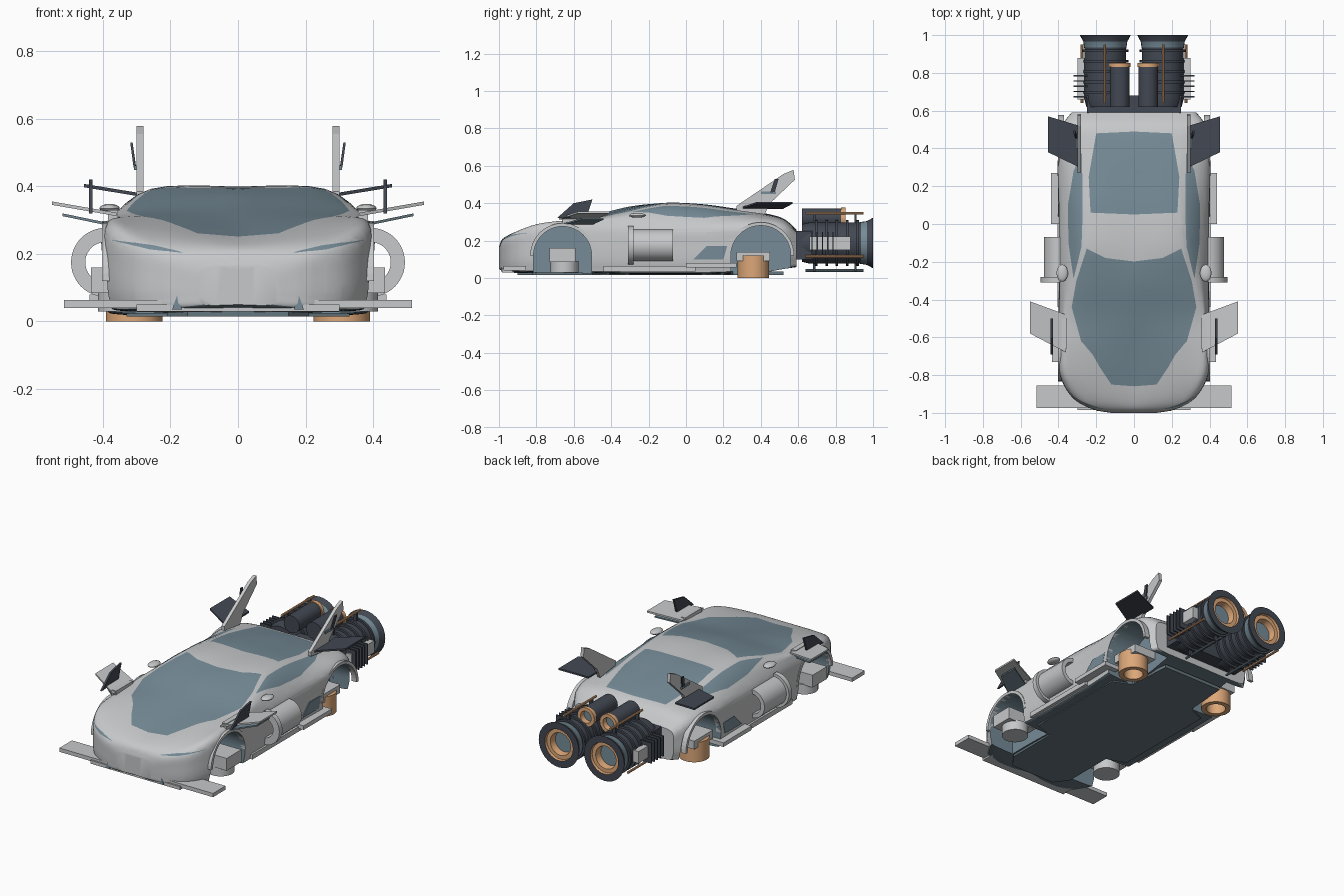
import bpy, bmesh, math
from mathutils import Vector

if "Cube" in bpy.data.objects:
    bpy.data.objects.remove(bpy.data.objects["Cube"])


def material(name, r, g, b):
    m = bpy.data.materials.new(name)
    m.use_nodes = True
    m.diffuse_color = (r, g, b, 1)
    m.node_tree.nodes["Principled BSDF"].inputs["Base Color"].default_value = (r, g, b, 1)
    return m


paint = material("silver paint", .57, .58, .59)
glass = material("blue grey glass", .18, .26, .31)
dark = material("dark metal", .055, .065, .085)
floor = material("floor blue grey", .13, .18, .21)
copper = material("copper", .72, .39, .19)


def finish(name, bm, mats, pair=False, smooth=False):
    bmesh.ops.recalc_face_normals(bm, faces=bm.faces)
    mesh = bpy.data.meshes.new(name)
    bm.to_mesh(mesh)
    bm.free()
    for m in mats:
        mesh.materials.append(m)
    obj = bpy.data.objects.new(name, mesh)
    bpy.context.collection.objects.link(obj)
    if pair:
        obj.modifiers.new("mirror", "MIRROR").merge_threshold = .0005
    if smooth:
        mesh.shade_smooth()
        mesh.set_sharp_from_angle(angle=math.radians(35))
    return obj


def slab(name, pts, offset, mat, pair=True, smooth=False):
    """Flat polygon pushed along an offset."""
    bm = bmesh.new()
    face = bm.faces.new([bm.verts.new(p) for p in pts])
    new = bmesh.ops.extrude_face_region(bm, geom=[face], use_keep_orig=True)["geom"]
    bmesh.ops.translate(bm, vec=offset, verts=[v for v in new if isinstance(v, bmesh.types.BMVert)])
    return finish(name, bm, [mat], pair, smooth)


def box(name, x, y, z, mat, pair=True):
    pts = [(x[0], y[0], z[0]), (x[1], y[0], z[0]), (x[1], y[1], z[0]), (x[0], y[1], z[0])]
    return slab(name, pts, (0, 0, z[1] - z[0]), mat, pair)


def lathe(name, profile, place, mats, rule=None, n=32):
    """Revolved (radius, height) profile; place maps (u, v, height) to space."""
    bm = bmesh.new()
    rings = [[bm.verts.new(place(r * math.cos(t), r * math.sin(t), h))
              for t in [math.tau * i / n for i in range(n)]] for r, h in profile]
    for k in range(len(rings) - 1):
        for i in range(n):
            a, b, j = rings[k], rings[k + 1], (i + 1) % n
            bm.faces.new((a[i], a[j], b[j], b[i])).material_index = rule(k) if rule else 0
    bmesh.ops.remove_doubles(bm, verts=bm.verts, dist=.00001)
    return finish(name, bm, mats, True, True)


def along_y(x, z):
    return lambda u, v, h: (x + u, h, z + v)


def along_z(x, y, stretch=1):
    return lambda u, v, h: (x + u, y + v * stretch, h)


def arc(cy, cz, r, start, end, n=24):
    return [(cy + r * math.cos(start + (end - start) * i / n),
             cz + r * math.sin(start + (end - start) * i / n)) for i in range(n + 1)]


def smooth_path(pts, n):
    out = []
    for i in range(len(pts) - 1):
        a, b, c, d = pts[max(i - 1, 0)], pts[i], pts[i + 1], pts[min(i + 2, len(pts) - 1)]
        for k in range(n):
            t = k / n
            out.append(b + (c - a) * (t / 2) + (a * 2 - b * 5 + c * 4 - d) * (t * t / 2)
                       + (b * 3 - a - c * 3 + d) * (t ** 3 / 2))
    return out + [pts[-1]]


def inside(poly, p):
    hit = False
    for (ax, ay), (bx, by) in zip(poly, poly[1:] + poly[:1]):
        if (ay > p[1]) != (by > p[1]) and p[0] < ax + (bx - ax) * (p[1] - ay) / (by - ay):
            hit = not hit
    return hit


# Body shell: y, half width, bottom, shoulder, roof half width, roof edge, top
stations = [Vector(s) for s in (
    (-1, .12, .05, .14, .08, .16, .165), (-.98, .22, .04, .19, .14, .205, .21),
    (-.92, .325, .03, .23, .22, .243, .237), (-.8, .392, .03, .277, .28, .282, .264),
    (-.65, .403, .03, .292, .3, .307, .297), (-.48, .4, .025, .288, .325, .322, .338),
    (-.3, .397, .02, .285, .295, .36, .382), (-.12, .397, .02, .285, .262, .391, .399),
    (.08, .397, .02, .285, .25, .385, .393), (.25, .402, .025, .29, .24, .363, .373),
    (.4, .405, .03, .295, .25, .338, .35), (.52, .38, .05, .28, .25, .312, .318),
    (.59, .33, .06, .235, .22, .25, .258))]
bm = bmesh.new()
rows = []
for y, w, zb, zs, xr, zr, zt in smooth_path(stations, 5):
    section = [(0, zb), (.85 * w, zb), (.98 * w, zb + .03), (w, zb * .4 + zs * .6),
               (.96 * w, zs), (xr, zr), (0, zt)]
    curve = smooth_path([Vector(p) for p in section], 5)
    rows.append([bm.verts.new((max(p.x, 0), y, p.y)) for p in curve])
for a, b in zip(rows, rows[1:]):
    for i in range(len(a) - 1):
        bm.faces.new((a[i], a[i + 1], b[i + 1], b[i]))
bm.faces.new(rows[0])
bm.faces.new(rows[-1])
bmesh.ops.recalc_face_normals(bm, faces=bm.faces)


def score(poly, front):
    """Cut polygon edges into the shell, seen from the top or the front."""
    for (ax, ay), (bx, by) in zip(poly, poly[1:] + poly[:1]):
        if max(ax, bx) > 0:
            co, no = Vector((ax, ay, 0)), Vector((by - ay, ax - bx, 0))
            if front:
                co, no = co.xzy, no.xzy
            bmesh.ops.bisect_plane(bm, geom=bm.verts[:] + bm.edges[:] + bm.faces[:], dist=.0001,
                                   plane_co=co, plane_no=no)


# Windows and headlamp slits cut into the shell
windows = [
    [(-.01, -.86), (.12, -.85), (.18, -.76), (.22, -.69), (.28, -.62), (.33, -.44), (.305, -.3),
     (.25, -.13), (.15, -.18), (-.01, -.2)],
    [(-.01, .05), (.23, .06), (.24, .25), (.2, .48), (-.01, .49)],
    [(.32, -.29), (.347, -.1), (.35, .1), (.32, .28), (.275, .38), (.272, .05), (.278, -.12)]]
lamp = [(.15, .202), (.25, .226), (.38, .242), (.26, .213)]
for poly in windows:
    score(poly, False)
score(lamp, True)
for f in bm.faces:
    c = f.calc_center_median()
    if c.z > .22 and f.normal.z > .1 and any(inside(p, c) for p in windows):
        f.material_index = 1
    elif c.y < -.7 and inside(lamp, c.xz):
        f.material_index = 1
    elif f.normal.z < -.6 and c.z < .06:
        f.material_index = 2
body = finish("body_shell", bm, [paint, glass, floor], True)

# Wheel wells
wells = ((-.66, .155), (.4, .16))
cutters = []
for y, r in wells:
    outline = [(y + r, -.1)] + arc(y, .12, r, 0, math.pi) + [(y - r, -.1)]
    cutter = slab("well_cutter", [(.22, a, b) for a, b in outline], (.3, 0, 0), glass)
    cutter.hide_render = True
    cutters.append(cutter)
    cut = body.modifiers.new("well", "BOOLEAN")
    cut.operation, cut.solver, cut.object = "DIFFERENCE", "EXACT", cutter
    cut.material_mode = "TRANSFER"
bpy.context.view_layer.update()
result = bpy.data.meshes.new_from_object(body.evaluated_get(bpy.context.evaluated_depsgraph_get()))
body.modifiers.clear()
body.data = result
result.shade_smooth()
result.set_sharp_from_angle(angle=math.radians(35))
for c in cutters:
    bpy.data.objects.remove(c)

# Arch lips, floor pan and sills
for (y, r), end in zip(wells, ("front", "rear")):
    ring = arc(y, .12, r + .018, 0, math.pi) + arc(y, .12, r, math.pi, 0)
    slab(end + "_arch_lip", [(.37, a, b) for a, b in ring], (.033, 0, 0), paint)
slab("floor_pan", [(0, -.9, .015), (.15, -.9, .015), (.21, -.82, .015), (.21, -.5, .015), (.33, -.46, .015),
                   (.33, .2, .015), (.22, .25, .015), (.2, .52, .015), (0, .52, .015)],
     (0, 0, .02), floor)
box("front_sill", (.34, .405), (-.44, .05), (.035, .065), paint)
box("rear_sill", (.34, .44), (0, .27), (.055, .08), paint)
slab("side_intake", [(.394, .04, .1), (.394, .2, .1), (.394, .22, .17), (.394, .11, .17)], (.009, 0, 0), glass)

# Hover pods
lathe("front_pod", [(0, .03), (.075, .03), (.075, .09), (0, .09)], along_z(.34, -.65), [paint])
box("front_pod_mount", (.24, .435), (-.73, -.59), (.085, .16), paint)
lathe("rear_pod", [(0, .07), (.055, .07), (.055, 0), (.084, 0), (.084, .12), (0, .12)],
      along_z(.307, .36), [copper])
box("rear_pod_mount", (.22, .37), (.27, .45), (.09, .14), paint)

# Side air tubes
half = math.pi / 2
for name, r, y, length in (("air_tube", .085, -.28, .21), ("air_tube_rim", .102, -.31, .03)):
    ring = arc(.392, .175, r, -half, half) + arc(.392, .175, .06, half, -half)
    slab(name, [(a, y, b) for a, b in ring], (0, length, 0), paint, True, True)

# Front wing, canards and mirrors
box("front_wing", (-.515, .515), (-.975, -.855), (.04, .063), paint, False)
box("front_splitter", (-.3, .3), (-.985, -.9), (.03, .05), paint, False)
slab("splitter_bracket", [(.165, -.99, .035), (.195, -.99, .035), (.18, -.99, .078)], (0, .05, 0), glass)
slab("canard", [(.36, -.48, .312), (.55, -.41, .345), (.55, -.58, .345), (.36, -.68, .312)], (0, 0, .01), paint)
slab("lower_canard", [(.39, -.5, .285), (.52, -.44, .312), (.52, -.56, .312), (.39, -.65, .285)], (0, 0, .008), glass)
box("canard_root", (.355, .385), (-.66, -.5), (.28, .33), paint)
slab("canard_fin", [(.43, -.69, .32), (.43, -.6, .4), (.43, -.5, .42), (.43, -.53, .33)], (.011, 0, 0), dark)
lathe("mirror", [(.03 * math.sin(t), .335 - .013 * math.cos(t)) for t in [math.pi * i / 8 for i in range(9)]],
      along_z(.38, -.26, 1.5), [paint])

# Tail fins and rear wings
slab("tail_fin", [(.28, .27, .36), (.28, .27, .385), (.28, .52, .555), (.28, .575, .578), (.28, .582, .525),
                  (.28, .45, .4), (.28, .42, .34)], (.02, 0, 0), paint)
slab("fin_slat", [(.302, .45, .455), (.302, .475, .46), (.312, .495, .53), (.312, .475, .53)], (.007, 0, 0), dark)
box("fin_hinge", (.298, .308), (.4, .48), (.448, .462), glass)
slab("rear_wing", [(.29, .3, .37), (.455, .38, .397), (.455, .57, .397), (.29, .52, .37)], (0, 0, .01), dark)

# Main engines: ribbed casing, blue collar, flared nozzle, copper throat, pale core
casing = [(0, .62), (.1, .62), (.11, .66)]
for i in range(5):
    y = .69 + .055 * i
    casing += [(.11, y), (.122, y), (.122, y + .014), (.11, y + .014)]
collar = len(casing)
casing += [(.112, .935), (.117, .967), (.135, 1), (.094, 1), (.091, .985), (.068, .985), (.062, .945), (0, .945)]
lathe("engine", casing, along_y(.152, .187), [dark, copper, glass],
      lambda k: 2 if k == collar or k > collar + 5 else 1 if k > collar + 2 else 0)
box("engine_mount", (0, .25), (.56, .68), (.1, .25), dark)

# Upper boosters
lathe("booster", [(0, .62), (.052, .62), (.052, .83), (.057, .83), (.057, .852), (.036, .852), (.034, .82), (0, .82)],
      along_y(.075, .32), [dark, copper, glass], lambda k: 0 if k < 2 else 1 if k < 6 else 2)

# Engine side racks and rods
box("rack_rail", (.262, .298), (.66, .88), (.15, .222), paint)
for i in range(5):
    y = .67 + .028 * i
    box("rack_slat", (.245, .32), (y, y + .007), (.12, .245), dark)
for name, x, z, mat in (("top_rod", .155, .345, copper), ("side_rod", .275, .115, copper), ("low_rod", .15, .04, glass)):
    lathe(name, [(0, .64), (.007, .64), (.007, .95), (0, .95)], along_y(x, z), [mat], n=8)
for y in (.68, .9):
    box("rod_bracket", (.145, .165), (y, y + .012), (.035, .342), dark)
